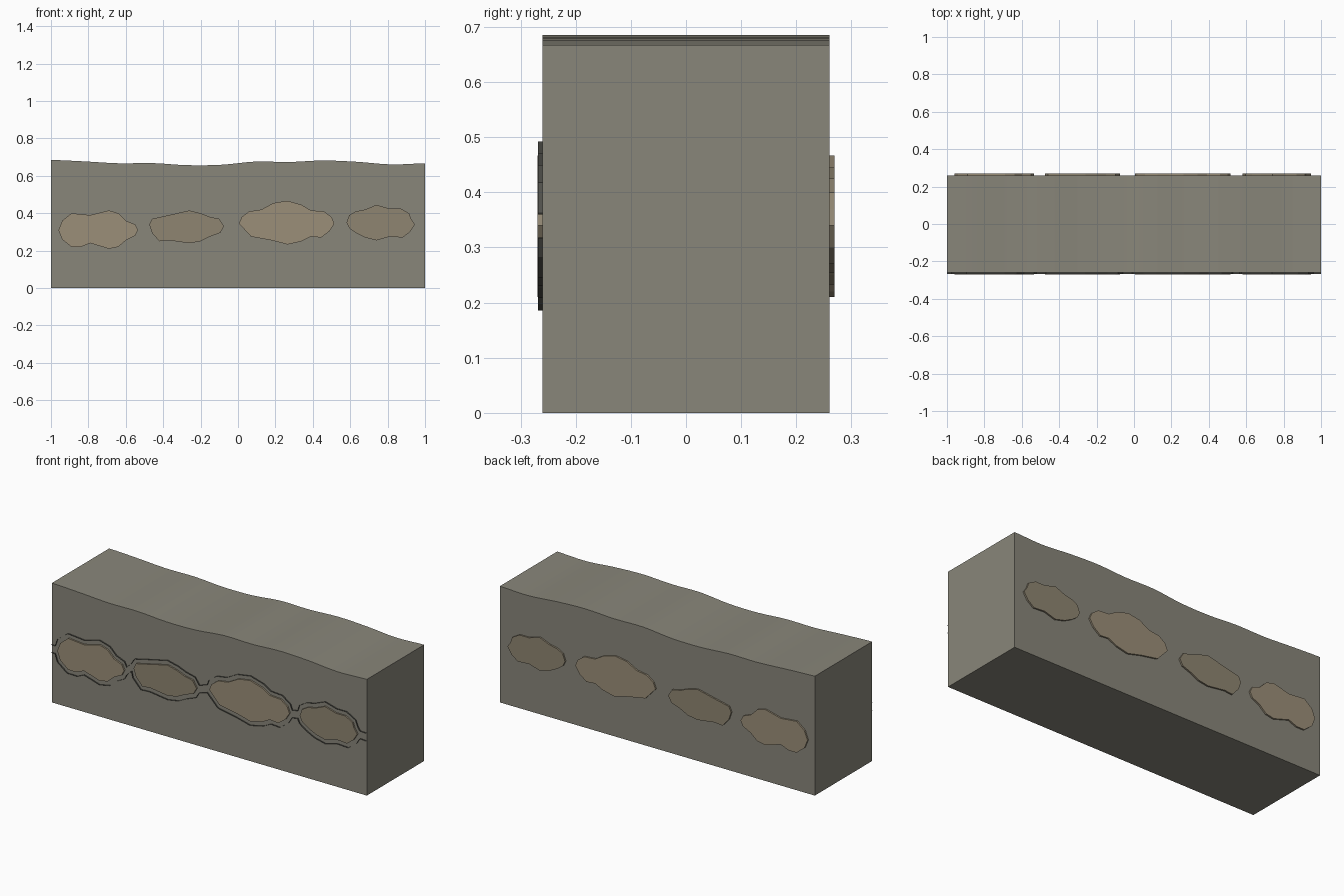
import bpy, bmesh
from mathutils import Vector

if "Cube" in bpy.data.objects:
    bpy.data.objects.remove(bpy.data.objects["Cube"])

HALF_D, PROUD = 0.26, 0.009

# Stone outlines (x, z) in hundredths, clockwise from the left tip
STONES = [
    [(-96, 31), (-94, 36), (-89, 40), (-79, 39), (-69, 41.5), (-64, 40), (-60, 36), (-55, 34), (-53.5, 31),
     (-55, 28), (-60, 25.5), (-64, 22), (-69, 21), (-79, 24), (-84, 22), (-89, 22), (-94, 26)],
    [(-47.5, 34), (-46, 37), (-37, 39), (-26, 41.5), (-20, 40), (-15, 38), (-10, 37), (-7.5, 33),
     (-9.5, 29.5), (-15, 27.5), (-20, 25), (-26, 24), (-37, 25.5), (-42, 25), (-46, 29.5)],
    [(0.5, 34.5), (2, 38), (6, 41), (12.5, 42), (19, 45.5), (26.5, 46.7), (34, 44.5), (39, 41.5), (46, 41),
     (50, 38), (51.5, 34.5), (49, 30.5), (44.5, 27), (39, 27.5), (34, 25), (26.5, 23.3), (18, 25.5), (7, 27.5)],
    [(58, 35), (59.5, 39), (63, 41), (68, 42), (74, 44.5), (81, 42.5), (87, 42.5), (91.5, 40), (92.5, 37),
     (94.5, 34), (92, 30), (88, 27), (81, 27.5), (74, 25.5), (68, 27), (63, 29.5), (59.5, 32)],
]
TOP = [.685, .677, .667, .668, .657, .659, .676, .674, .682, .675, .661, .667]


def material(name, rgb):
    m = bpy.data.materials.new(name)
    m.diffuse_color = (*rgb, 1)
    m.use_nodes = True
    m.node_tree.nodes["Principled BSDF"].inputs["Base Color"].default_value = m.diffuse_color
    return m


def finish(name, bm, mat):
    me = bpy.data.meshes.new(name)
    bm.to_mesh(me)
    bm.free()
    me.materials.append(mat)
    ob = bpy.data.objects.new(name, me)
    bpy.context.collection.objects.link(ob)
    return ob


def prism(name, pts, y0, y1, mat):
    bm = bmesh.new()
    face = bm.faces.new([bm.verts.new((x, y0, z)) for x, z in pts])
    ext = bmesh.ops.extrude_face_region(bm, geom=[face])
    bmesh.ops.translate(bm, vec=(0, y1 - y0, 0),
                        verts=[v for v in ext['geom'] if isinstance(v, bmesh.types.BMVert)])
    bmesh.ops.recalc_face_normals(bm, faces=bm.faces)
    return finish(name, bm, mat)


def ribbon(name, pts, mat):
    bm = bmesh.new()
    rows = [[bm.verts.new((x, y, z)) for y in (-HALF_D, -HALF_D - PROUD + 0.001)] for x, z in pts]
    for a, b in zip(rows, rows[1:]):
        bm.faces.new((a[0], b[0], b[1], a[1]))
    return finish(name, bm, mat)


def smooth_curve(vals, steps):
    # Catmull-Rom through evenly spaced heights
    out, n = [], len(vals) - 1
    for i in range(n):
        p0, p1, p2, p3 = vals[max(i - 1, 0)], vals[i], vals[i + 1], vals[min(i + 2, n)]
        for k in range(steps):
            t = k / steps
            z = 0.5 * (2 * p1 + (p2 - p0) * t + (2 * p0 - 5 * p1 + 4 * p2 - p3) * t ** 2
                       + (3 * p1 - p0 - 3 * p2 + p3) * t ** 3)
            out.append((-1 + 2 * (i + t) / n, z))
    return out + [(1, vals[-1])]


wall_mat = material("wall_grey", (.25, .24, .195))
light = material("stone_light", (.33, .275, .19))
dark = material("stone_dark", (.275, .235, .165))
line_mat = material("mortar_dark", (.08, .08, .07))

# Wall block with a wavy top
wall = prism("wall_block", [(1, 0), (-1, 0)] + smooth_curve(TOP, 4), -HALF_D, HALF_D, wall_mat)
bpy.context.view_layer.objects.active = wall
wall.select_set(True)
bpy.ops.object.shade_smooth_by_angle()

# Stones on both faces, and the mortar ribbons that wrap the front ones
upper, lower = [(-1, 0.335)], [(-1, 0.29)]
for i, raw in enumerate(STONES):
    pts = [Vector((x / 100, z / 100)) for x, z in raw]
    mat = dark if i % 2 else light
    for side, s in (("front", -1), ("back", 1)):
        prism(f"stone_{side}_{i + 1}", pts, s * (HALF_D - 0.02), s * (HALF_D + PROUD), mat)
    n = len(pts)
    grown = []
    for k, p in enumerate(pts):
        t = (pts[(k + 1) % n] - pts[k - 1]).normalized()
        grown.append(p + Vector((-t.y, t.x)) * 0.025)
    r = max(range(n), key=lambda k: pts[k].x)
    for path, s, mid in ((upper, 1, grown[1:r]), (lower, -1, grown[:r:-1])):
        path.append((pts[0].x - 0.015, pts[0].y + s * 0.022))
        path.extend(mid)
        path.append((pts[r].x + 0.015, pts[r].y + s * 0.022))
upper.append((1, 0.36))
lower.append((1, 0.315))
ribbon("mortar_line_upper", upper, line_mat)
ribbon("mortar_line_lower", lower, line_mat)
